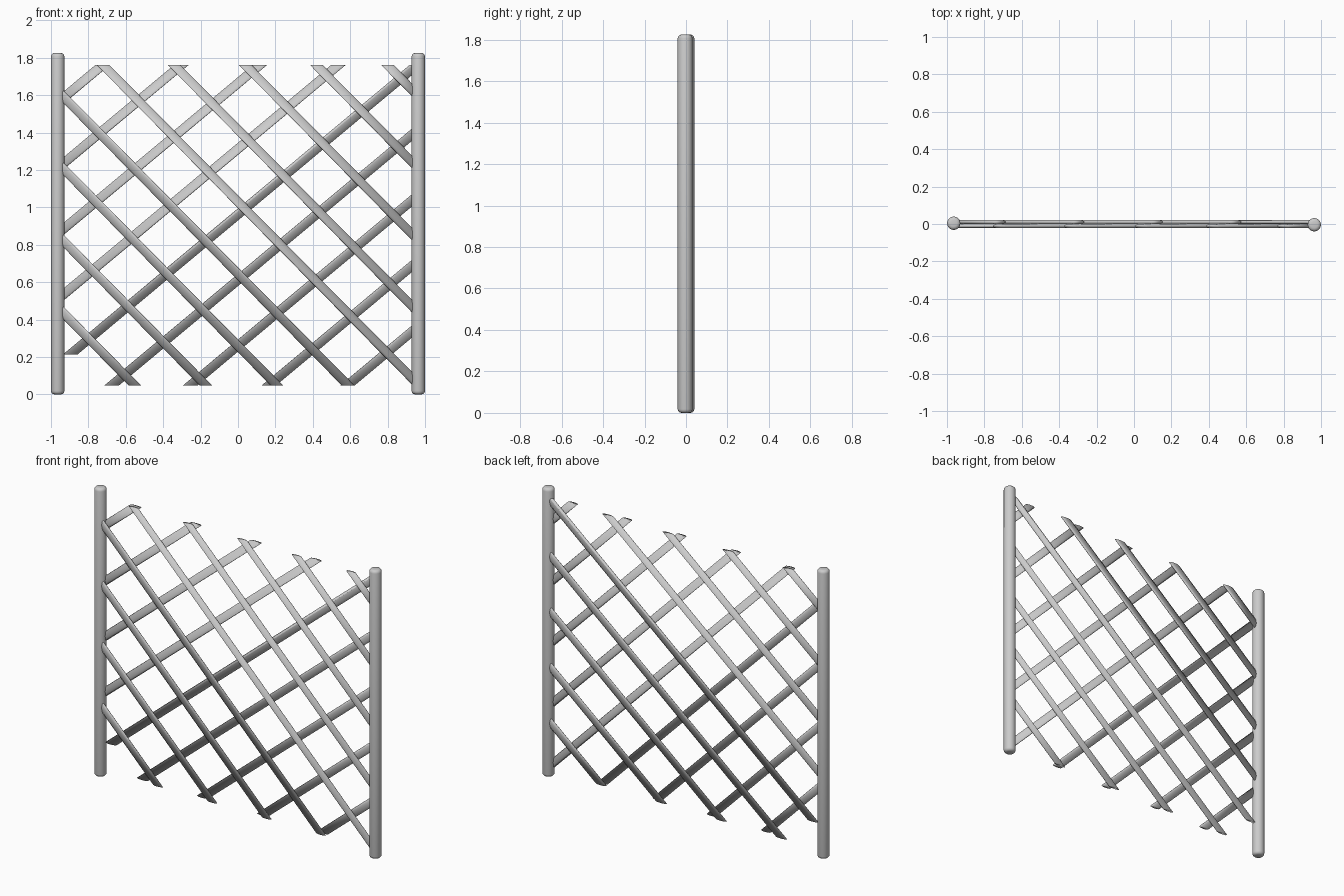
import bpy, bmesh, math
from mathutils import Vector, Matrix

if "Cube" in bpy.data.objects:
    bpy.data.objects.remove(bpy.data.objects["Cube"])

grey = bpy.data.materials.new("light grey")
grey.use_nodes = True
colour = (0.6, 0.6, 0.6, 1)
grey.diffuse_color = colour
grey.node_tree.nodes["Principled BSDF"].inputs["Base Color"].default_value = colour

HEIGHT = 1.825
LOW, HIGH, SIDE = 0.048, 1.762, 0.938


def add_object(name, bm):
    bmesh.ops.recalc_face_normals(bm, faces=bm.faces[:])
    for f in bm.faces:
        f.smooth = True
    mesh = bpy.data.meshes.new(name)
    bm.to_mesh(mesh)
    bm.free()
    mesh.materials.append(grey)
    obj = bpy.data.objects.new(name, mesh)
    bpy.context.collection.objects.link(obj)
    return obj


def post(name, x, y):
    """Round post with softened ends."""
    bm = bmesh.new()
    bmesh.ops.create_cone(bm, cap_ends=True, segments=16, radius1=0.036,
                          radius2=0.036, depth=HEIGHT,
                          matrix=Matrix.Translation((x, y, HEIGHT / 2)))
    rims = [e for e in bm.edges if abs(e.verts[0].co.z - e.verts[1].co.z) < 0.01]
    bmesh.ops.bevel(bm, geom=rims, offset=0.018, segments=3, profile=0.5,
                    affect='EDGES')
    add_object(name, bm)


def slat(name, x, z, slope, y, width, low):
    """Flattened round bar through (x, z), trimmed to the fence opening."""
    bm = bmesh.new()
    direction = Vector((1, 0, slope)).normalized()
    across = Vector((-direction.z, 0, direction.x))
    turn = Matrix((across, Vector((0, 1, 0)), direction)).transposed().to_4x4()
    flatten = Matrix.Diagonal((width / 2, 0.011, 1, 1))
    bmesh.ops.create_cone(bm, cap_ends=False, segments=12, radius1=1, radius2=1,
                          depth=8,
                          matrix=Matrix.Translation((x, y, z)) @ turn @ flatten)
    cuts = [((0, 0, low), (0, 0, -1)), ((0, 0, HIGH), (0, 0, 1)),
            ((-SIDE, 0, 0), (-1, 0, 0)), ((SIDE, 0, 0), (1, 0, 0))]
    for point, normal in cuts:
        bmesh.ops.bisect_plane(bm, geom=bm.verts[:] + bm.edges[:] + bm.faces[:],
                               plane_co=point, plane_no=normal, clear_outer=True)
        bmesh.ops.holes_fill(bm, edges=[e for e in bm.edges if e.is_boundary])
    add_object(name, bm)


# Posts
post("left_post", 0.964, -0.004)
post("right_post", -0.964, 0.004)

# Crossing slats, one layer in front of the other
for k in range(9):
    slat(f"front_slat_{k + 1}", -2.242 + 0.38 * k, HIGH, -1.014, -0.011, 0.048, LOW)
    low = 0.214 if k == 4 else LOW
    slat(f"back_slat_{k + 1}", 0.585 - 0.42 * k, LOW, 0.835, 0.011, 0.05, low)
